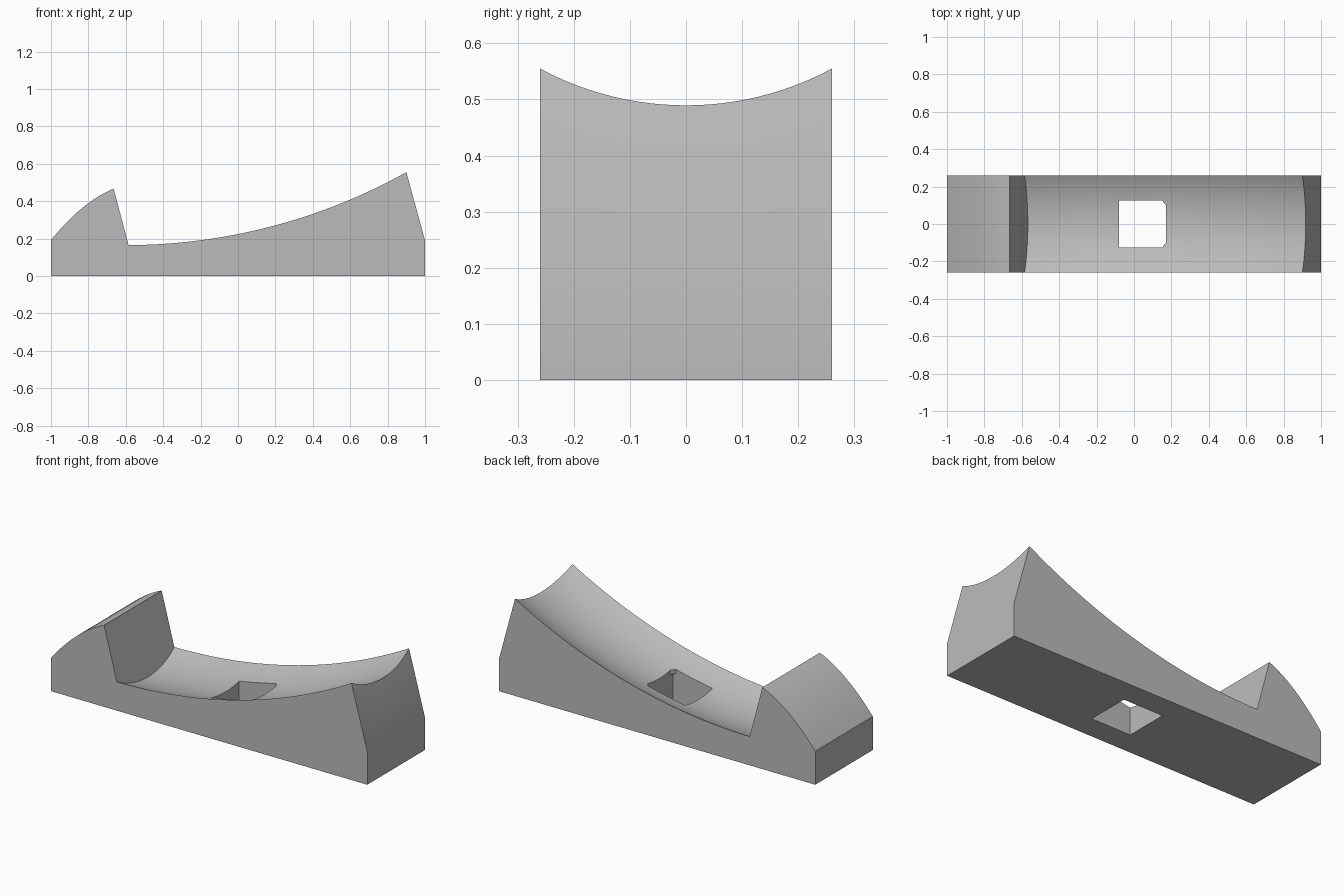
import bpy, bmesh, math

cube = bpy.data.objects.get("Cube")
if cube:
    bpy.data.objects.remove(cube)

grey = bpy.data.materials.new("plain_grey")
grey.use_nodes = True
grey.diffuse_color = (0.5, 0.5, 0.5, 1)
grey.node_tree.nodes["Principled BSDF"].inputs["Base Color"].default_value = (0.5, 0.5, 0.5, 1)

HALF = 0.26              # half width
CX, CZ, R = -0.6, 3.245, 3.08   # centre and radius of the lengthwise sweep
GROOVE = 0.545           # radius of the cross groove


def make_object(name, bm):
    bmesh.ops.recalc_face_normals(bm, faces=bm.faces)
    mesh = bpy.data.meshes.new(name)
    bm.to_mesh(mesh)
    bm.free()
    obj = bpy.data.objects.new(name, mesh)
    bpy.context.collection.objects.link(obj)
    mesh.materials.append(grey)
    return obj


def meet(r, x, line):
    """Where the sweep of radius r meets a steep straight wall."""
    (x0, z0), (x1, z1) = line
    for _ in range(30):
        z = CZ - math.sqrt(r * r - (x - CX) ** 2)
        x = x0 + (x1 - x0) * (z - z0) / (z1 - z0)
    return x


def profile(y):
    """Lengthwise outline at one width position."""
    r = R + math.sqrt(GROOVE ** 2 - y * y) - math.sqrt(GROOVE ** 2 - HALF ** 2)
    pts = [(-1, 0)]
    # rounded stop
    for i in range(13):
        t = i / 12
        pts.append((-1 + 0.335 * t, 0.192 + 0.275 * t * (1.5 - 0.5 * t)))
    # grooved cradle between the stop wall and the sloping end
    a = meet(r, -0.58, ((-0.665, 0.467), (-0.585, 0.165)))
    b = meet(r, 0.9, ((1, 0.19), (0.9, 0.555)))
    for i in range(33):
        x = a + (b - a) * i / 32
        pts.append((x, CZ - math.sqrt(r * r - (x - CX) ** 2)))
    return pts + [(1, 0.19), (1, 0)]


# body: outlines skinned across the width
bm = bmesh.new()
COLS = 24
rows = []
for j in range(COLS + 1):
    y = -HALF + 2 * HALF * j / COLS
    rows.append([bm.verts.new((x, y, z)) for x, z in profile(y)])
for p, q in zip(rows, rows[1:]):
    for i in range(len(p)):
        k = (i + 1) % len(p)
        bm.faces.new((p[i], p[k], q[k], q[i]))
bm.faces.new(rows[0])
bm.faces.new(rows[-1])
body = make_object("cradle_body", bm)


def cut(name, outline, low, high):
    bm = bmesh.new()
    face = bm.faces.new([bm.verts.new((x, y, low)) for x, y in outline])
    up = bmesh.ops.extrude_face_region(bm, geom=[face])["geom"]
    for v in up:
        if isinstance(v, bmesh.types.BMVert):
            v.co.z = high
    cutter = make_object(name, bm)
    mod = body.modifiers.new(name, "BOOLEAN")
    mod.operation = "DIFFERENCE"
    mod.solver = "EXACT"
    mod.object = cutter
    bpy.context.view_layer.objects.active = body
    bpy.ops.object.modifier_apply(modifier=name)
    bpy.data.objects.remove(cutter)


# square through hole, with its upper corners clipped on one side
H = 0.125
cut("hole_lower", [(-0.08, -H), (0.17, -H), (0.17, H), (-0.08, H)], -0.1, 0.18)
cut("hole_upper", [(-0.08, -H), (0.152, -H), (0.17, -0.1), (0.17, 0.1),
                   (0.152, H), (-0.08, H)], 0.1, 0.6)

bpy.ops.object.select_all(action="DESELECT")
body.select_set(True)
bpy.context.view_layer.objects.active = body
bpy.ops.object.shade_smooth_by_angle(angle=math.radians(20))
